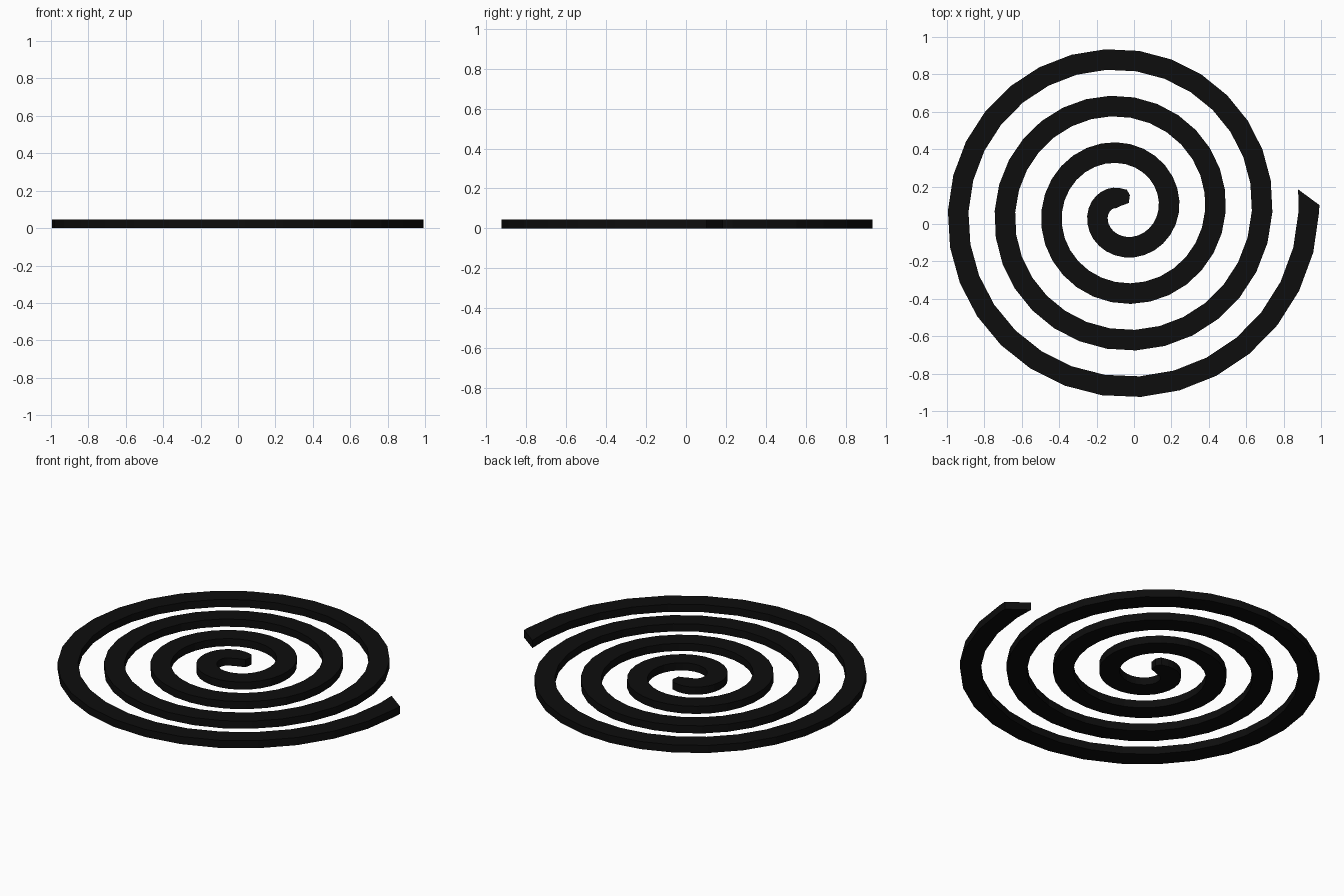
import bpy, bmesh, math
from mathutils import Vector

if "Cube" in bpy.data.objects:
    bpy.data.objects.remove(bpy.data.objects["Cube"])

CENTRE = Vector((-0.065, 0.067))
PITCH = 0.25 / math.tau
HALF, HEIGHT = 0.055, 0.045


def edge_point(deg, side):
    # point on the spiral, offset along its normal (side +1 outer, -1 inner)
    t = math.radians(deg)
    d = Vector((math.cos(t), math.sin(t)))
    tangent = PITCH * t * Vector((-d.y, d.x)) + PITCH * d
    normal = Vector((tangent.y, -tangent.x)).normalized()
    return CENTRE + d * PITCH * t + normal * HALF * side


# slanted inner tip
pairs = [(Vector((-0.022, 0.155)), Vector((-0.028, 0.112))),
         (Vector((-0.038, 0.183)), Vector((-0.066, 0.099)))]
# four turns, 30 segments each
for deg in range(108, 1441, 12):
    pairs.append((edge_point(deg, 1), edge_point(deg, -1)))
# slanted outer end
pairs.append((edge_point(1442, 1), edge_point(1447, -1)))

# flat coil with a rectangular section
bm = bmesh.new()
rings = [[bm.verts.new((p.x, p.y, z)) for p, z in
          ((o, 0), (o, HEIGHT), (i, HEIGHT), (i, 0))] for o, i in pairs]
for a, b in zip(rings, rings[1:]):
    for k in range(4):
        n = (k + 1) % 4
        bm.faces.new((a[k], a[n], b[n], b[k]))
bm.faces.new(rings[0])
bm.faces.new(rings[-1])
bmesh.ops.recalc_face_normals(bm, faces=bm.faces)
mesh = bpy.data.meshes.new("spiral_coil")
bm.to_mesh(mesh)
bm.free()
coil = bpy.data.objects.new("spiral_coil", mesh)
bpy.context.collection.objects.link(coil)

# black finish
mat = bpy.data.materials.new("black")
mat.diffuse_color = (0.004, 0.004, 0.004, 1)
mat.use_nodes = True
mat.node_tree.nodes["Principled BSDF"].inputs["Base Color"].default_value = mat.diffuse_color
mesh.materials.append(mat)
